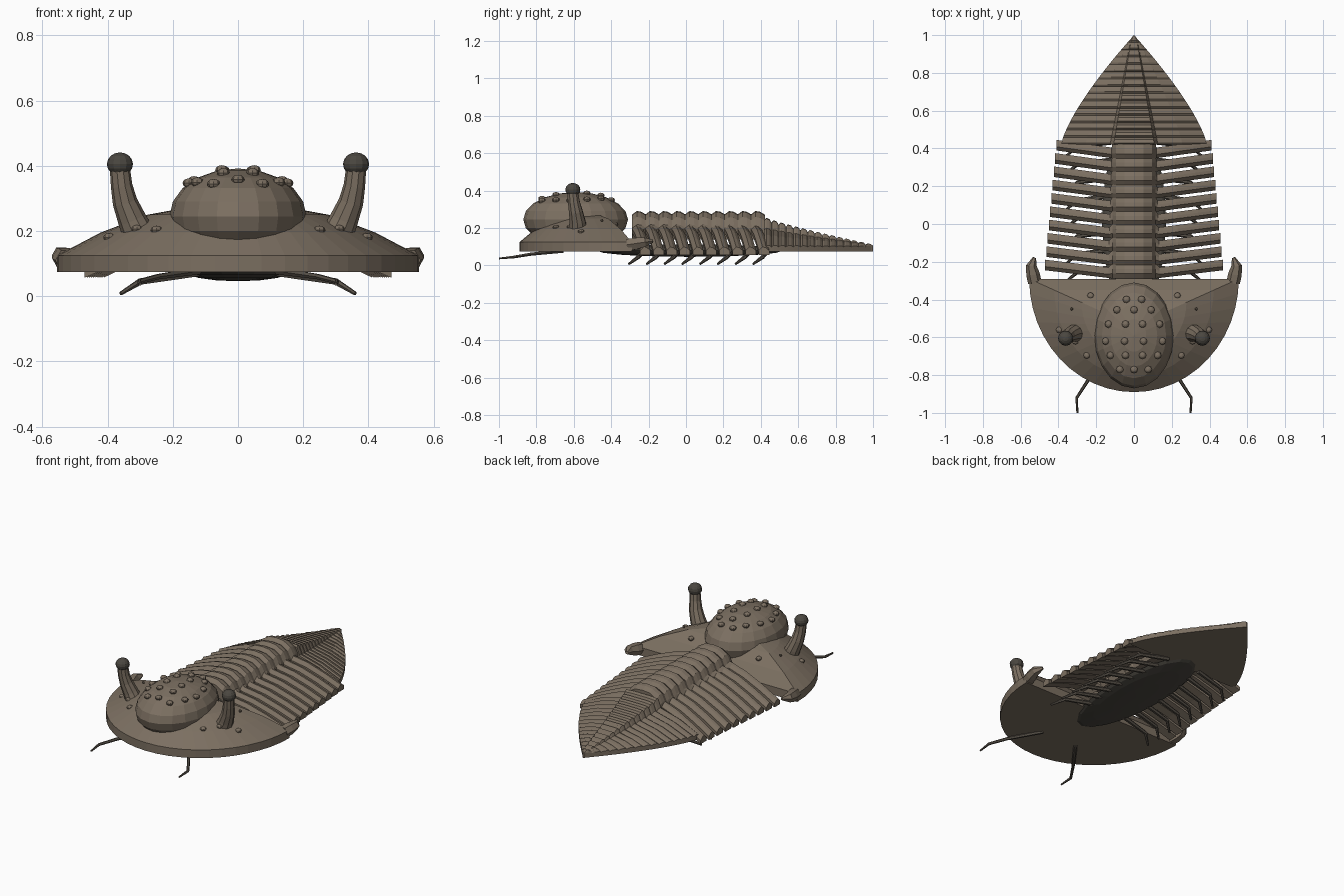
import bpy, bmesh, math
from mathutils import Vector, Matrix

if "Cube" in bpy.data.objects:
    bpy.data.objects.remove(bpy.data.objects["Cube"])


def material(name, rgb):
    m = bpy.data.materials.new(name)
    m.diffuse_color = (*rgb, 1)
    m.use_nodes = True
    m.node_tree.nodes["Principled BSDF"].inputs["Base Color"].default_value = m.diffuse_color
    return m


SHELL = material("shell", (0.2, 0.16, 0.12))
DARK = material("dark", (0.07, 0.063, 0.052))
LIMB = material("limb", (0.1, 0.085, 0.068))


def finish(bm, name, mat):
    bmesh.ops.recalc_face_normals(bm, faces=bm.faces)
    me = bpy.data.meshes.new(name)
    bm.to_mesh(me)
    bm.free()
    ob = bpy.data.objects.new(name, me)
    me.materials.append(mat)
    bpy.context.collection.objects.link(ob)
    return ob


def loft(bm, rings):
    """Skin closed rings of equal size and cap both ends."""
    vs = [[bm.verts.new(p) for p in r] for r in rings]
    n = len(vs[0])
    for a, b in zip(vs, vs[1:]):
        for i in range(n):
            j = (i + 1) % n
            bm.faces.new((a[i], a[j], b[j], b[i]))
    bm.faces.new(vs[0])
    bm.faces.new(vs[-1])


def tube(bm, pts, radii, n):
    """Tapered tube along a path."""
    pts = [Vector(p) for p in pts]
    rings = []
    for i, (p, r) in enumerate(zip(pts, radii)):
        d = (pts[min(i + 1, len(pts) - 1)] - pts[max(i - 1, 0)]).normalized()
        ref = Vector((0, 0, 1)) if abs(d.z) < 0.8 else Vector((0, 1, 0))
        u = d.cross(ref).normalized()
        v = d.cross(u)
        rings.append([p + r * (math.cos(t) * u + math.sin(t) * v)
                      for t in (2 * math.pi * k / n for k in range(n))])
    loft(bm, rings)


def ball(bm, c, r, u=16, v=8):
    mat = Matrix.Translation(c) @ Matrix.Diagonal((*r, 1))
    bmesh.ops.create_uvsphere(bm, u_segments=u, v_segments=v, radius=1, matrix=mat)


def both(pts):
    """A path and its mirror image."""
    return [[(s * x, y, z) for x, y, z in pts] for s in (1, -1)]


# Head shield: half-ellipse outline shrunk toward a crown point
CY = -0.54
outline = [(0.555 * math.cos(t), -0.29 - 0.6 * math.sin(t))
           for t in (math.pi * k / 24 for k in range(25))]
outline += [(x, -0.29) for x in (-0.37, -0.18, 0, 0.18, 0.37)]
profile = [(1, 0.075), (1, 0.125), (0.76, 0.195), (0.5, 0.25), (0.25, 0.275), (0.02, 0.28)]


def head_z(x, y):
    s = math.hypot(x / 0.54, (y + 0.29) / 0.6) if y < CY else max(
        abs(x) / 0.55 * 0.9, (y - CY) / 0.25)
    if y < CY:   # ray scale about the crown point
        s = max(0.05, min(1, next(k / 100 for k in range(1, 101)
                if math.hypot(x / (k / 100) / 0.555, ((y - CY) / (k / 100) + CY + 0.29) / 0.6) <= 1 or k == 100)))
    for (s0, z0), (s1, z1) in zip(profile[1:], profile[2:]):
        if s1 <= s <= s0:
            return z1 + (z0 - z1) * (s - s1) / (s0 - s1)
    return 0.28


bm = bmesh.new()
loft(bm, [[(x * s, CY + (y - CY) * s, z) for x, y in outline] for s, z in profile])
finish(bm, "head_shield", SHELL)

# Central bulge of the head
GC, GR = Vector((0, -0.59, 0.245)), Vector((0.21, 0.28, 0.147))
bm = bmesh.new()
ball(bm, GC, GR, 20, 10)
finish(bm, "head_bulge", SHELL)

# Warts on the bulge and cheeks
bm = bmesh.new()
rows = {-0.40: (-0.04, 0.04), -0.455: (-0.09, 0, 0.09),
        -0.53: (-0.135, -0.045, 0.045, 0.135), -0.62: (-0.15, -0.05, 0.05, 0.15),
        -0.695: (-0.125, -0.045, 0.045, 0.125), -0.77: (-0.075, 0, 0.075)}
for y, xs in rows.items():
    for x in xs:
        q = 1 - (x / GR.x) ** 2 - ((y - GC.y) / GR.y) ** 2
        ball(bm, (x, y, GC.z + GR.z * math.sqrt(q)), (0.02, 0.02, 0.015), 8, 6)
for x, y in ((0.23, -0.38), (0.31, -0.62), (0.25, -0.695), (0.395, -0.56)):
    for s in (1, -1):
        ball(bm, (s * x, y, head_z(x, y)), (0.018, 0.018, 0.013), 8, 6)
for s in (1, -1):
    ball(bm, (s * 0.33, -0.45, head_z(0.33, -0.45)), (0.008, 0.008, 0.008), 6, 4)
finish(bm, "warts", SHELL)

# Eye stalks and eyes
bm = bmesh.new()
for p in both([(0.295, -0.575, 0.17), (0.325, -0.58, 0.235), (0.347, -0.59, 0.29),
               (0.357, -0.6, 0.34), (0.362, -0.605, 0.39)]):
    tube(bm, p, (0.052, 0.044, 0.038, 0.033, 0.031), 10)
finish(bm, "eye_stalks", SHELL)
bm = bmesh.new()
for s in (1, -1):
    ball(bm, (s * 0.362, -0.605, 0.405), (0.04, 0.04, 0.036), 12, 8)
finish(bm, "eyes", DARK)

# Cheek spines at the rear corners of the head
bm = bmesh.new()
for p in both([(0.525, -0.31, 0.11), (0.535, -0.265, 0.117), (0.543, -0.22, 0.125),
               (0.527, -0.178, 0.13)]):
    tube(bm, p, (0.036, 0.036, 0.028, 0.009), 6)
finish(bm, "cheek_spines", SHELL)

# Body segments: ridged plates across the back
PITCH = 0.0705
half = [(0.05, 0.282), (0.095, 0.255), (0.115, 0.215), (0.135, 0.208),
        (0.24, 0.185), (0.36, 0.142), (0.47, 0.095)]
for i in range(10):
    w = 1 - 0.125 * i / 9
    y0 = -0.29 + i * PITCH
    bm = bmesh.new()
    rings = []
    stations = [(-x, z) for x, z in reversed(half)] + [(0, 0.287)] + half
    for x, z in stations:
        axis = abs(x) < 0.12
        d = 0.078 if axis else 0.056
        ya = y0 + 0.045 * max(0, abs(x) - 0.1) / 0.37
        top = z - 0.016
        low = top - (0.06 if axis else 0.022)
        xx = x if axis else x * w
        rings.append([(xx, ya, low), (xx, ya, top), (xx, ya + d * 0.35, z + 0.004),
                      (xx, ya + d * 0.65, z), (xx, ya + d, top), (xx, ya + d, low)])
    loft(bm, rings)
    finish(bm, f"body_segment_{i + 1}", SHELL)

# Tail plate: stepped ribs narrowing to the tip
N = 15
bm = bmesh.new()
rings = []
for i in range(N):
    for f, lift in ((0, 0), (0.25, 0.014), (0.7, 0.012), (0.98, -0.004)):
        t = (i + f) / N
        y = 0.42 + 0.58 * t
        w = max(0.004, 0.385 * (1 - t ** 1.35))
        a = min(0.115 * (1 - t) + 0.012, w * 0.7)
        h = 0.245 - 0.14 * t ** 0.85
        hp = 0.11 + (h - 0.11) * 0.62
        k = lift * (1 - 0.5 * t)
        side = [(a * 0.5, h + k), (a * 0.85, h * 0.93 + hp * 0.07 + k), (a, hp + k * 0.6),
                (a + (w - a) * 0.5, 0.105 + (hp - 0.105) * 0.6 + k * 0.6), (w, 0.1 + k * 0.5), (w, 0.075)]
        pts = side + [(-x, z) for x, z in reversed(side)]
        rings.append([(x, y, z) for x, z in pts])
loft(bm, rings)
finish(bm, "tail_plate", SHELL)

# Soft belly
bm = bmesh.new()
ball(bm, (0, 0.02, 0.08), (0.17, 0.5, 0.034), 20, 8)
finish(bm, "belly", DARK)

# Legs
bm = bmesh.new()
for i in range(8):
    y = -0.305 + 0.095 * i
    for p in both([(0.11, y + 0.075, 0.075), (0.3, y + 0.05, 0.045), (0.36, y, 0.008)]):
        tube(bm, p, (0.014, 0.011, 0.006), 6)
finish(bm, "legs", LIMB)

# Feelers
bm = bmesh.new()
for p in both([(0.12, -0.66, 0.078), (0.245, -0.83, 0.06), (0.303, -0.92, 0.045), (0.3, -1.0, 0.037)]):
    tube(bm, p, (0.012, 0.009, 0.008, 0.005), 6)
finish(bm, "feelers", LIMB)
